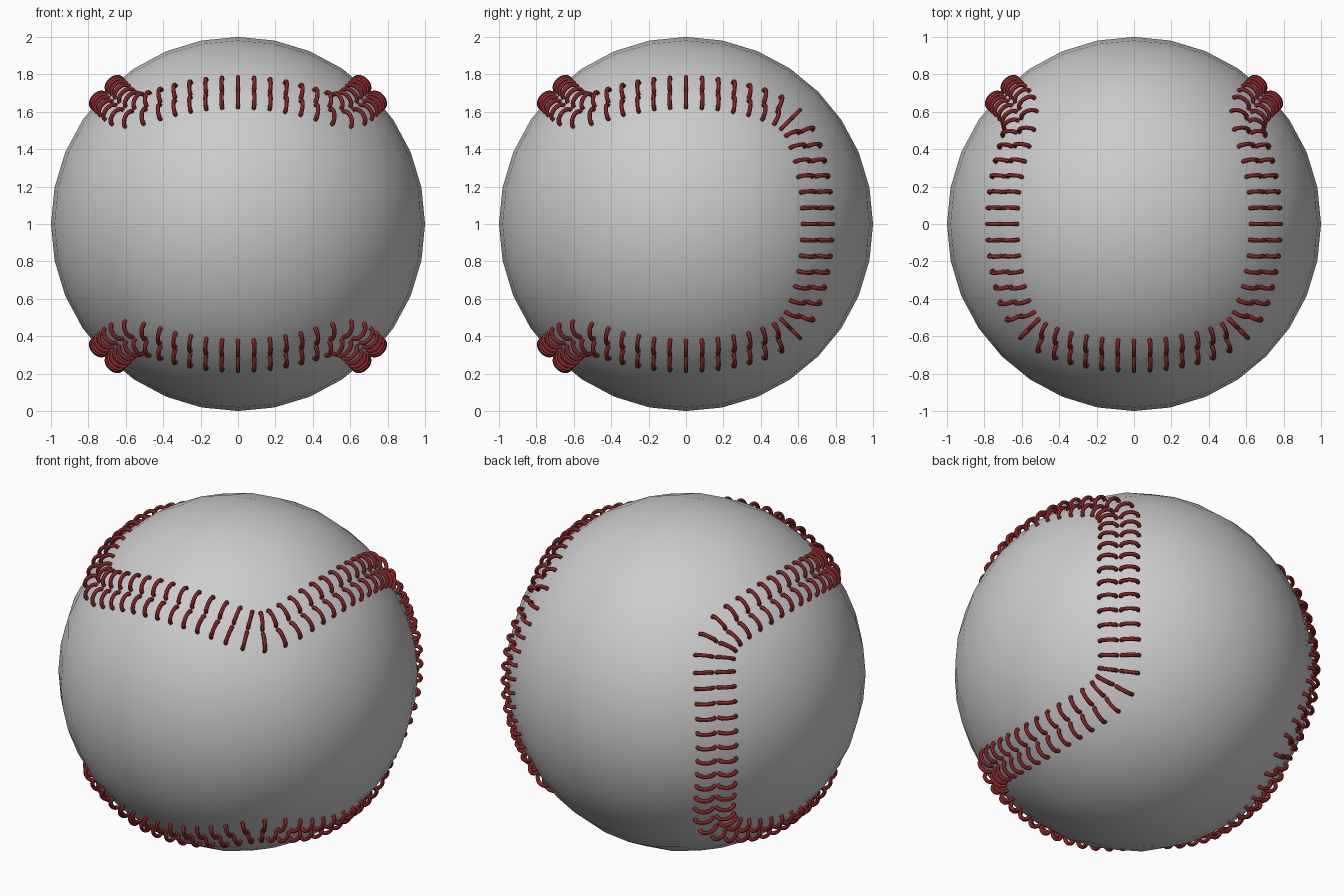
import bpy, bmesh, math
from mathutils import Vector

if "Cube" in bpy.data.objects:
    bpy.data.objects.remove(bpy.data.objects["Cube"])

CENTRE = Vector((0, 0, 1))

# ball: cube grid with equal angles, projected to a sphere (32 sides around)
bm = bmesh.new()
bmesh.ops.create_cube(bm, size=2)
bmesh.ops.subdivide_edges(bm, edges=bm.edges[:], cuts=7, use_grid_fill=True)
for v in bm.verts:
    v.co = Vector([math.tan(c * math.pi / 4) for c in v.co]).normalized() + CENTRE
for f in bm.faces:
    f.smooth = True
mesh = bpy.data.meshes.new("ball")
bm.to_mesh(mesh)
bm.free()
bpy.context.collection.objects.link(bpy.data.objects.new("ball", mesh))

# seam path: eight cube edges wrapped on the sphere, corners softened
corners = [Vector(c).normalized() for c in (
    (-1, -1, 1), (1, -1, 1), (1, 1, 1), (1, 1, -1),
    (1, -1, -1), (-1, -1, -1), (-1, 1, -1), (-1, 1, 1))]
PER = 40
path = []
for i, a in enumerate(corners):
    b = corners[(i + 1) % 8]
    ang = a.angle(b)
    for k in range(PER):
        t = k / PER
        path.append((a * math.sin((1 - t) * ang) + b * math.sin(t * ang)) / math.sin(ang))
path = path[PER // 2:] + path[:PER // 2]      # start at the middle of the front edge
n = len(path)
SIGMA = 3.4
weights = [(d, math.exp(-0.5 * (d / SIGMA) ** 2)) for d in range(-10, 11)]
path = [sum((path[(i + d) % n] * w for d, w in weights), Vector()).normalized()
        for i in range(n)]

# even spacing along the path
lengths = [0.0]
for i in range(n):
    lengths.append(lengths[-1] + (path[(i + 1) % n] - path[i]).length)


def seam_at(s):
    i = next(k for k in range(n) if lengths[k + 1] > s)
    t = (s - lengths[i]) / (lengths[i + 1] - lengths[i])
    p0, p1 = path[i], path[(i + 1) % n]
    tangent = (1 - t) * (p1 - path[i - 1]) + t * (path[(i + 2) % n] - p0)
    return p0.lerp(p1, t).normalized(), tangent.normalized()


# stitches: two rows of small raised arches across the seam
curve = bpy.data.curves.new("stitches", 'CURVE')
curve.dimensions = '3D'
curve.bevel_depth = 0.0115
curve.bevel_resolution = 2
curve.use_fill_caps = True
COUNT, STEPS = 112, 10
for k in range(COUNT):
    up, along = seam_at(lengths[-1] * k / COUNT)
    side = up.cross(along).normalized()
    for row in (-1, 1):
        spline = curve.splines.new('POLY')
        spline.points.add(STEPS)
        for j in range(STEPS + 1):
            a = math.radians(-100 + 200 * j / STEPS)
            off = row * 0.061 + 0.049 * math.sin(a)
            r = 0.997 + 0.031 * math.cos(a)
            p = (up * math.cos(off) + side * math.sin(off)) * r + CENTRE
            spline.points[j].co = (*p, 1)
        spline.use_smooth = True
stitches = bpy.data.objects.new("stitches", curve)
bpy.context.collection.objects.link(stitches)
red = bpy.data.materials.new("red_thread")
red.diffuse_color = (0.38, 0.035, 0.035, 1)
red.use_nodes = True
red.node_tree.nodes["Principled BSDF"].inputs["Base Color"].default_value = red.diffuse_color
curve.materials.append(red)

bpy.ops.object.select_all(action='DESELECT')
stitches.select_set(True)
bpy.context.view_layer.objects.active = stitches
bpy.ops.object.convert(target='MESH')
bpy.ops.object.shade_smooth_by_angle()
